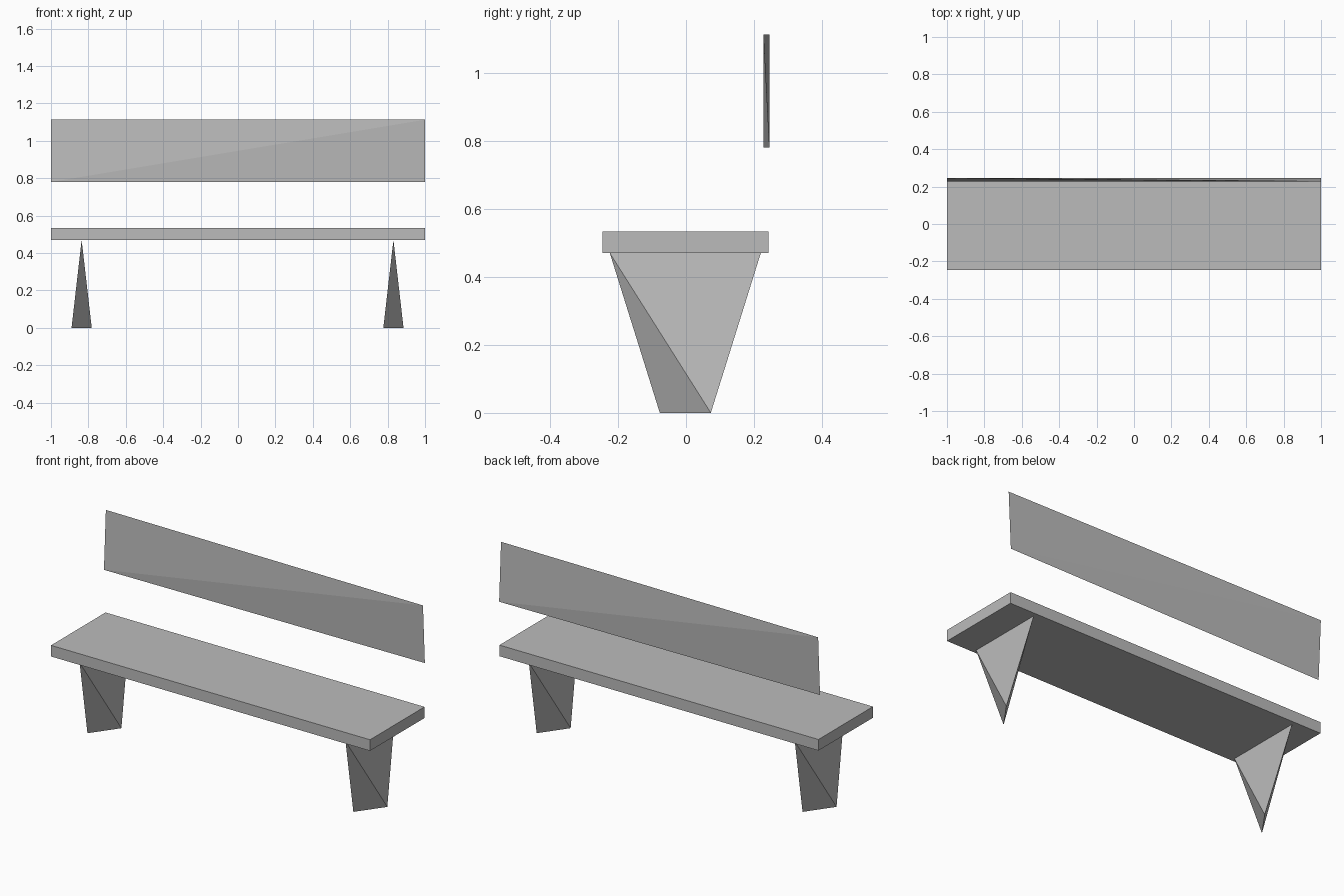
import bpy, bmesh
from mathutils import Vector

if "Cube" in bpy.data.objects:
    bpy.data.objects.remove(bpy.data.objects["Cube"])

gray = bpy.data.materials.new("plain gray")
gray.diffuse_color = (0.5, 0.5, 0.5, 1)
gray.use_nodes = True
gray.node_tree.nodes["Principled BSDF"].inputs["Base Color"].default_value = gray.diffuse_color

YC = -0.002      # centre line of seat and legs
SEAT_Z = 0.47    # underside of the seat


def hull_part(name, points):
    """Closed flat-faced solid around a few corner points."""
    bm = bmesh.new()
    for p in points:
        bm.verts.new(p)
    bmesh.ops.convex_hull(bm, input=bm.verts[:])
    bmesh.ops.dissolve_limit(bm, angle_limit=0.001, verts=bm.verts[:], edges=bm.edges[:])
    bmesh.ops.recalc_face_normals(bm, faces=bm.faces[:])
    mesh = bpy.data.meshes.new(name)
    bm.to_mesh(mesh)
    bm.free()
    mesh.materials.append(gray)
    obj = bpy.data.objects.new(name, mesh)
    bpy.context.collection.objects.link(obj)
    return obj


# Seat plank
hull_part("seat", [(x, YC + y, z) for x in (-1, 1)
                   for y in (-0.244, 0.244) for z in (SEAT_Z, 0.533)])

# Wedge legs: a top edge across the seat, a shorter skewed edge on the ground
for side, x in (("left", -0.836), ("right", 0.831)):
    hull_part(side + "_leg", [
        (x, YC - 0.222, SEAT_Z), (x, YC + 0.222, SEAT_Z),
        (x - 0.054, YC - 0.075, 0), (x + 0.054, YC + 0.075, 0)])

# Thin twisted backrest: one diagonal forward, the other behind
FRONT, BACK, LOW, HIGH = 0.228, 0.245, 0.78, 1.113
hull_part("backrest", [(-1, FRONT, LOW), (1, FRONT, HIGH),
                       (-1, BACK, HIGH), (1, BACK, LOW)])
